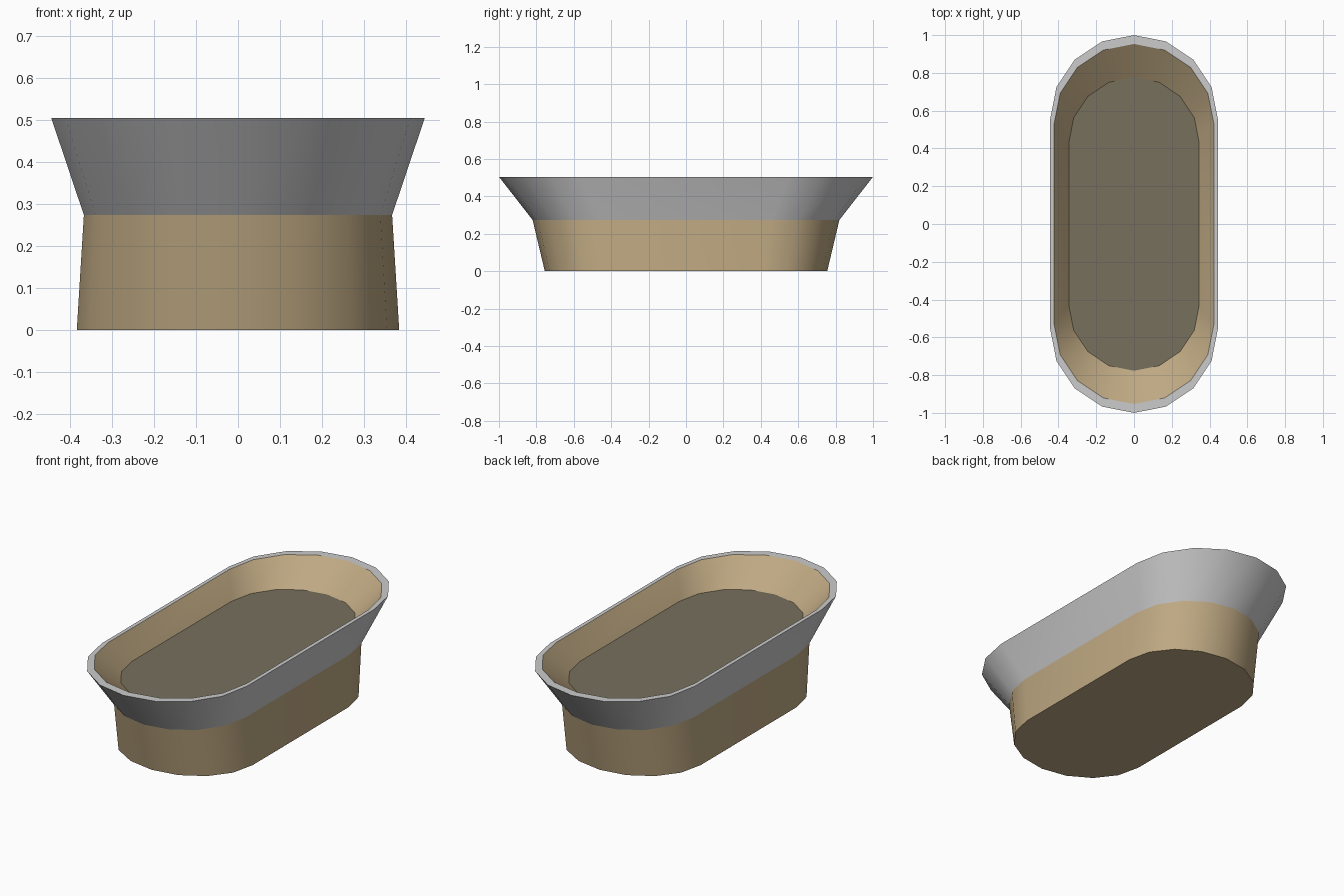
import bpy, bmesh, math

if "Cube" in bpy.data.objects:
    bpy.data.objects.remove(bpy.data.objects["Cube"])

HALF_W, MID_Y, STEPS = 0.444, 0.556, 8


def material(name, rgb):
    m = bpy.data.materials.new(name)
    m.diffuse_color = (*rgb, 1)
    m.use_nodes = True
    m.node_tree.nodes["Principled BSDF"].inputs["Base Color"].default_value = m.diffuse_color
    return m


tan = material("tan", (0.515, 0.392, 0.223))
grey = material("light grey", (0.60, 0.60, 0.60))
olive = material("dull olive", (0.184, 0.162, 0.109))


def outline():
    # stadium: two half circles of eight sides joined by straight sides
    pts = []
    for end in (0, 1):
        for i in range(STEPS + 1):
            a = math.pi * (end + i / STEPS)
            y = MID_Y if end == 0 else -MID_Y
            pts.append((HALF_W * math.cos(a), y + HALF_W * math.sin(a)))
    return pts


def loft(name, rings, mat, cap_first=False, cap_last=False):
    # each ring is (x scale, y scale, height)
    bm = bmesh.new()
    loops = [[bm.verts.new((x * sx, y * sy, z)) for x, y in outline()]
             for sx, sy, z in rings]
    n = len(loops[0])
    for lo, hi in zip(loops, loops[1:]):
        for i in range(n):
            j = (i + 1) % n
            bm.faces.new((lo[i], lo[j], hi[j], hi[i]))
    if cap_first:
        bm.faces.new(loops[0][::-1])
    if cap_last:
        bm.faces.new(loops[-1])
    me = bpy.data.meshes.new(name)
    bm.to_mesh(me)
    bm.free()
    me.materials.append(mat)
    ob = bpy.data.objects.new(name, me)
    bpy.context.collection.objects.link(ob)
    bpy.ops.object.select_all(action='DESELECT')
    ob.select_set(True)
    bpy.context.view_layer.objects.active = ob
    bpy.ops.object.shade_smooth_by_angle(angle=math.radians(30))
    return ob


# tapered pedestal
loft("base", [(0.863, 0.755, 0), (0.825, 0.82, 0.274)], tan, cap_first=True)
# flared outer wall with flat rim
loft("flared_rim", [(0.825, 0.82, 0.274), (1, 1, 0.505), (0.953, 0.953, 0.505)], grey)
# sloping inside of the basin
loft("inner_wall", [(0.953, 0.953, 0.505), (0.777, 0.777, 0.385)], tan)
# basin floor
loft("basin_floor", [(0.777, 0.777, 0.385)], olive, cap_last=True)
